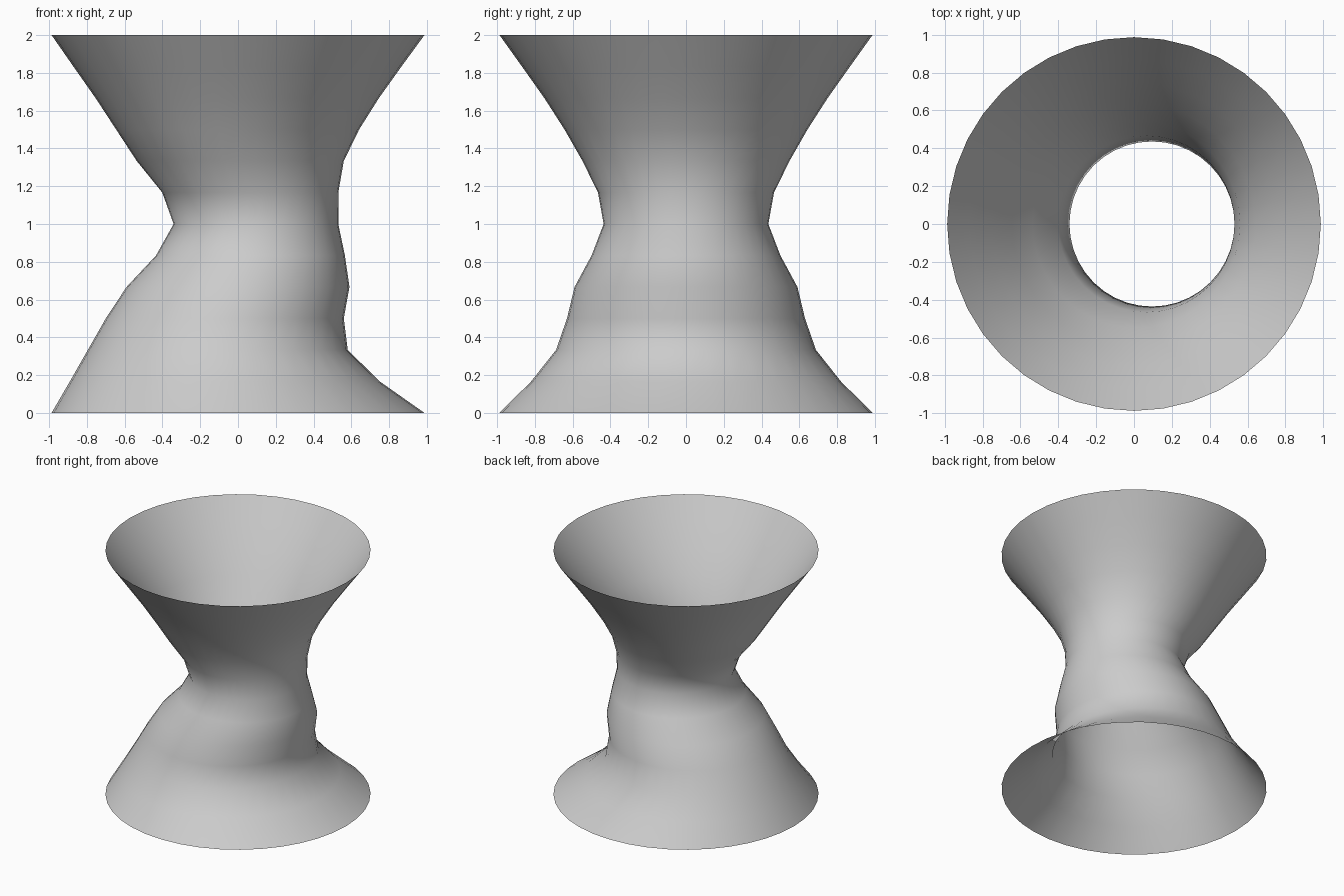
import bpy, bmesh
from math import cos, sin, tau

if "Cube" in bpy.data.objects:
    bpy.data.objects.remove(bpy.data.objects["Cube"])

SIDES = 40
STEP = 2 / 12  # height between rings

# Each ring, bottom to top: (sideways shift of the centre, radius)
RINGS = [(0, .987), (-.07, .82), (-.107, .688), (-.07, .63), (0, .59),
         (.066, .50), (.095, .436), (.065, .466), (.012, .548),
         (-.002, .643), (-.004, .75), (-.003, .868), (0, .987)]

# Open-ended waisted tube, lofted through the rings
bm = bmesh.new()
loops = [[bm.verts.new((cx + r * cos(tau * i / SIDES), r * sin(tau * i / SIDES), k * STEP))
          for i in range(SIDES)] for k, (cx, r) in enumerate(RINGS)]
for low, high in zip(loops, loops[1:]):
    for i in range(SIDES):
        j = (i + 1) % SIDES
        bm.faces.new((low[i], low[j], high[j], high[i])).smooth = True

mesh = bpy.data.meshes.new("waisted_tube")
bm.to_mesh(mesh)
bm.free()
bpy.context.collection.objects.link(bpy.data.objects.new("waisted_tube", mesh))
